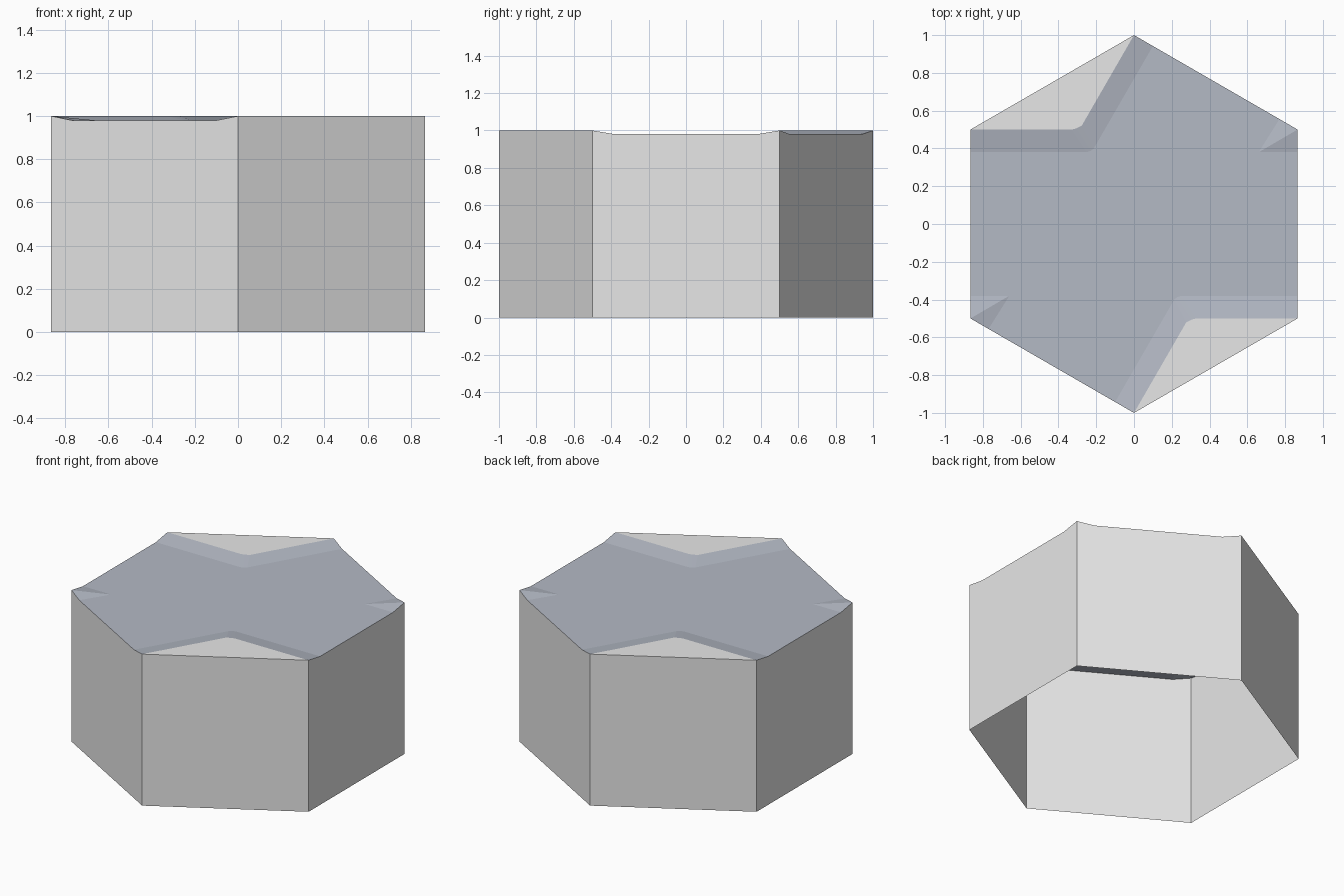
import bpy, bmesh, math

if "Cube" in bpy.data.objects:
    bpy.data.objects.remove(bpy.data.objects["Cube"])

TOP, BED = 1.0, 0.98          # bank level and river bed level
H = math.sqrt(3) / 2          # half width of the hexagon


def material(name, rgb):
    m = bpy.data.materials.new(name)
    m.diffuse_color = (*rgb, 1)
    m.use_nodes = True
    m.node_tree.nodes["Principled BSDF"].inputs["Base Color"].default_value = m.diffuse_color
    return m


def build(name, faces, mat, face_up=False):
    """Mesh from faces; each face is also repeated turned 180 degrees."""
    bm = bmesh.new()
    for face, turn in faces:
        for s in ((1, -1) if turn else (1,)):
            bm.faces.new([bm.verts.new((s * x, s * y, z)) for x, y, z in face])
    bmesh.ops.remove_doubles(bm, verts=bm.verts, dist=1e-4)
    bm.normal_update()
    if face_up:
        for f in bm.faces:
            if f.normal.z < 0:
                f.normal_flip()
    me = bpy.data.meshes.new(name)
    bm.to_mesh(me)
    bm.free()
    me.materials.append(mat)
    ob = bpy.data.objects.new(name, me)
    bpy.context.collection.objects.link(ob)
    return ob


def at(points, z):
    return [(x, y, z) for x, y in points]


stone = material("light grey stone", (0.8, 0.8, 0.8))
water = material("grey blue water", (0.455, 0.487, 0.556))

# Outline of one bank's lip and the toe of its slope
lip = [(H, -0.5), (0.33, -0.5), (0.305, -0.506), (0.277, -0.52), (0, -1)]
toe = [(H, -0.38), (0.25, -0.38), (0.228, -0.388), (0.213, -0.40), (-0.1, -0.9423)]
# Small raised corner between the two river mouths
peak = (H, 0.5)
corner = [(H, 0.38), (0.66, 0.38), (0.77, 0.5555)]
mouth = (0.1, 0.9423)

# Banks: flat triangles at full height
build("banks", [(at(lip, TOP), True)], stone, True)

# River: flat bed, bank slopes and corner slopes
half = toe[::-1] + corner
bed = half + [(-x, -y) for x, y in half]
river = [(at(bed, BED), False)]
for i in range(len(lip) - 1):
    river.append((at(lip[i:i + 2], TOP) + at(toe[i:i + 2][::-1], BED), True))
for i in range(2):
    river.append((at([peak], TOP) + at(corner[i:i + 2], BED), True))
build("river", river, water, True)

# Walls: thin open-bottomed skirt, notched where the river leaves
walls = []
for a, b, notch in (
    ((0, -1), (H, -0.5), []),
    ((H, -0.5), peak, [corner[0], toe[0]]),
    (peak, (0, 1), [mouth, corner[2]]),
):
    walls.append((at([a, b], 0) + at([b], TOP) + at(notch, BED) + at([a], TOP), True))
build("walls", walls, stone)
